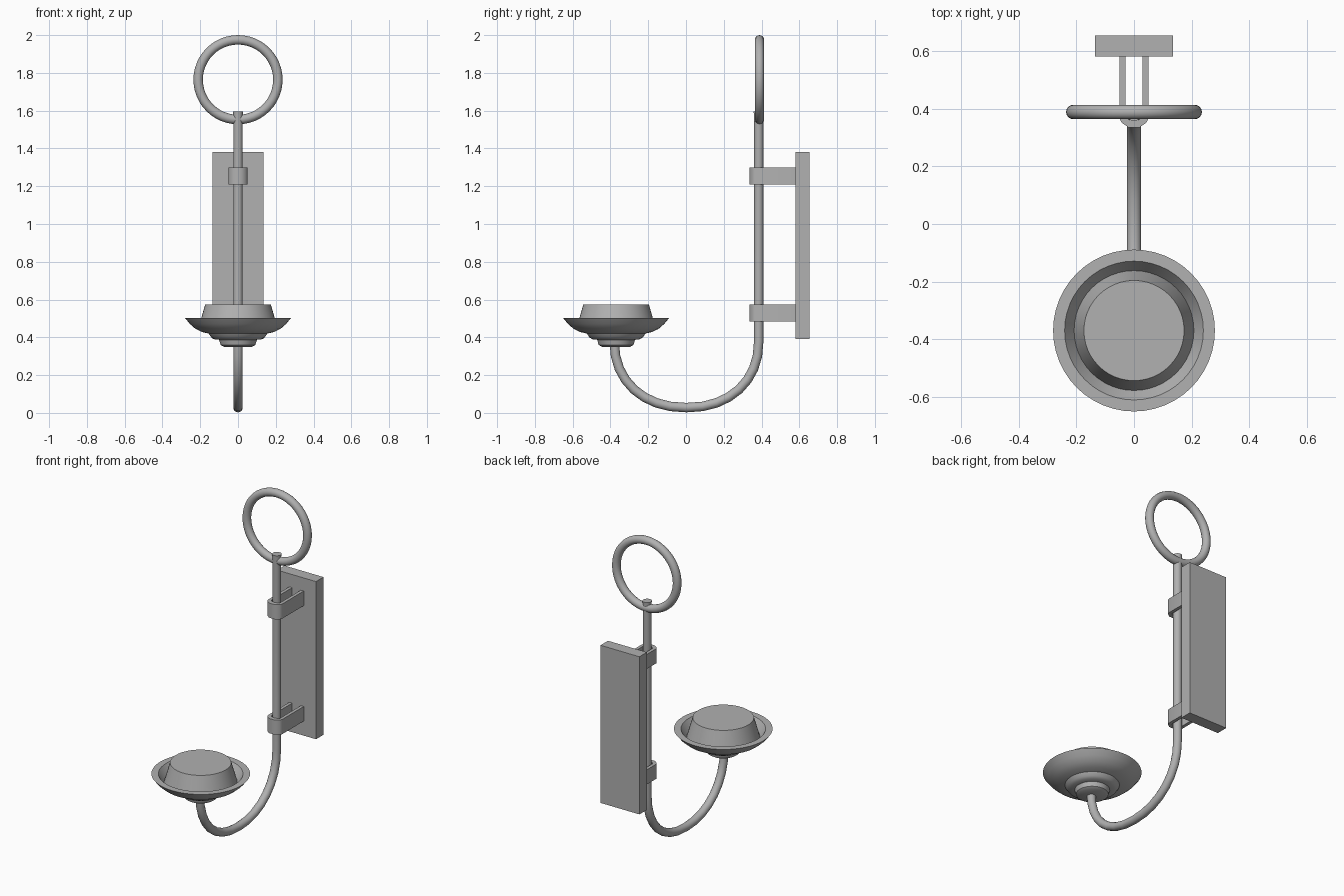
import bpy, bmesh, math

if "Cube" in bpy.data.objects:
    bpy.data.objects.remove(bpy.data.objects["Cube"])

ROD_Y, DISH_Y, ROD_R = 0.385, -0.37, 0.025

# Dark grey iron
iron = bpy.data.materials.new("dark_iron")
iron.diffuse_color = (0.44, 0.44, 0.44, 1)
iron.use_nodes = True
iron.node_tree.nodes["Principled BSDF"].inputs["Base Color"].default_value = iron.diffuse_color


def finish(name, bm, smooth=True):
    bmesh.ops.recalc_face_normals(bm, faces=bm.faces)
    mesh = bpy.data.meshes.new(name)
    bm.to_mesh(mesh)
    bm.free()
    mesh.materials.append(iron)
    ob = bpy.data.objects.new(name, mesh)
    bpy.context.collection.objects.link(ob)
    if smooth:
        bpy.ops.object.select_all(action='DESELECT')
        ob.select_set(True)
        bpy.context.view_layer.objects.active = ob
        bpy.ops.object.shade_smooth_by_angle(angle=math.radians(35))
    return ob


def spin_profile(name, points, closed, cent, axis, steps=48):
    """Revolve a profile of (x, y, z) points around an axis."""
    bm = bmesh.new()
    verts = [bm.verts.new(p) for p in points]
    ends = verts[1:] + verts[:1] if closed else verts[1:]
    edges = [bm.edges.new(p) for p in zip(verts, ends)]
    bmesh.ops.spin(bm, geom=verts + edges, cent=cent, axis=axis,
                   angle=math.tau, steps=steps)
    bmesh.ops.remove_doubles(bm, verts=bm.verts, dist=1e-4)
    return finish(name, bm)


def lathe(name, profile):
    return spin_profile(name, [(r, DISH_Y, z) for r, z in profile], False,
                        (0, DISH_Y, 0), (0, 0, 1))


def sweep(name, path, sides=16):
    """Round tube along (y, z, radius) points in the x = 0 plane."""
    bm = bmesh.new()
    rings = []
    for i, (y, z, r) in enumerate(path):
        a, b = path[max(i - 1, 0)], path[min(i + 1, len(path) - 1)]
        dy, dz = b[0] - a[0], b[1] - a[1]
        n = math.hypot(dy, dz)
        dy, dz = dy / n, dz / n
        ring = []
        for k in range(sides):
            t = math.tau * k / sides
            s = r * math.sin(t)
            ring.append(bm.verts.new((r * math.cos(t), y - dz * s, z + dy * s)))
        rings.append(ring)
    for a, b in zip(rings, rings[1:]):
        for k in range(sides):
            j = (k + 1) % sides
            bm.faces.new((a[k], a[j], b[j], b[k]))
    bm.faces.new(rings[0])
    bm.faces.new(rings[-1])
    return finish(name, bm)


# Wall plate
bm = bmesh.new()
bmesh.ops.create_cube(bm, size=1)
bmesh.ops.scale(bm, vec=(0.27, 0.074, 0.99), verts=bm.verts)
bmesh.ops.translate(bm, vec=(0, 0.618, 0.887), verts=bm.verts)
finish("wall_plate", bm, smooth=False)

# U-shaped clips holding the rod to the plate
half = [(0.05, 0.582), (0.05, 0.366), (0.043, 0.352), (0.02, 0.336)]
inner = [(0.03, 0.582), (0.03, 0.373), (0.025, 0.366), (0.015, 0.362)]


def mirrored(pts):
    return pts + [(-x, y) for x, y in reversed(pts)]


for name, z0 in (("lower_clip", 0.483), ("upper_clip", 1.208)):
    bm = bmesh.new()
    out = [bm.verts.new((x, y, z0)) for x, y in mirrored(half)]
    inn = [bm.verts.new((x, y, z0)) for x, y in mirrored(inner)]
    faces = [bm.faces.new((out[i], out[i + 1], inn[i + 1], inn[i]))
             for i in range(len(out) - 1)]
    ext = bmesh.ops.extrude_face_region(bm, geom=faces, use_keep_orig=True)
    top = [g for g in ext["geom"] if isinstance(g, bmesh.types.BMVert)]
    bmesh.ops.translate(bm, vec=(0, 0, 0.092), verts=top)
    finish(name, bm)

# J-shaped rod with a slightly flared top
mid, rad = (ROD_Y - 0.38) / 2, (ROD_Y + 0.38) / 2
path = [(ROD_Y, 1.595, 0.027), (ROD_Y, 1.575, ROD_R)]
for i in range(17):
    t = math.pi * i / 16
    c = math.cos(t)
    path.append((mid + rad * math.copysign(abs(c) ** 0.92, c),
                 0.38 - 0.352 * max(math.sin(t), 0) ** 0.92, ROD_R))
sweep("curved_rod", path)

# Ring handle
RING_Y, RING_Z, TUBE = 0.389, 1.764, 0.025
section = [(0.211 + TUBE * math.cos(math.tau * k / 16),
            RING_Y + TUBE * math.sin(math.tau * k / 16), RING_Z)
           for k in range(16)]
spin_profile("ring_handle", section, True, (0, RING_Y, RING_Z), (0, 1, 0))

# Dish with stepped foot, flat rim and sloping inner wall
lathe("dish", [(0, 0.35), (0.075, 0.35), (0.092, 0.36), (0.1, 0.387),
               (0.125, 0.39), (0.142, 0.4), (0.155, 0.42),
               (0.19, 0.428), (0.225, 0.445), (0.255, 0.471), (0.281, 0.503),
               (0.241, 0.503), (0.207, 0.452), (0, 0.452)])

# Tapered holder in the dish
lathe("candle_holder", [(0, 0.447), (0.21, 0.447), (0.174, 0.573),
                        (0, 0.573)])
